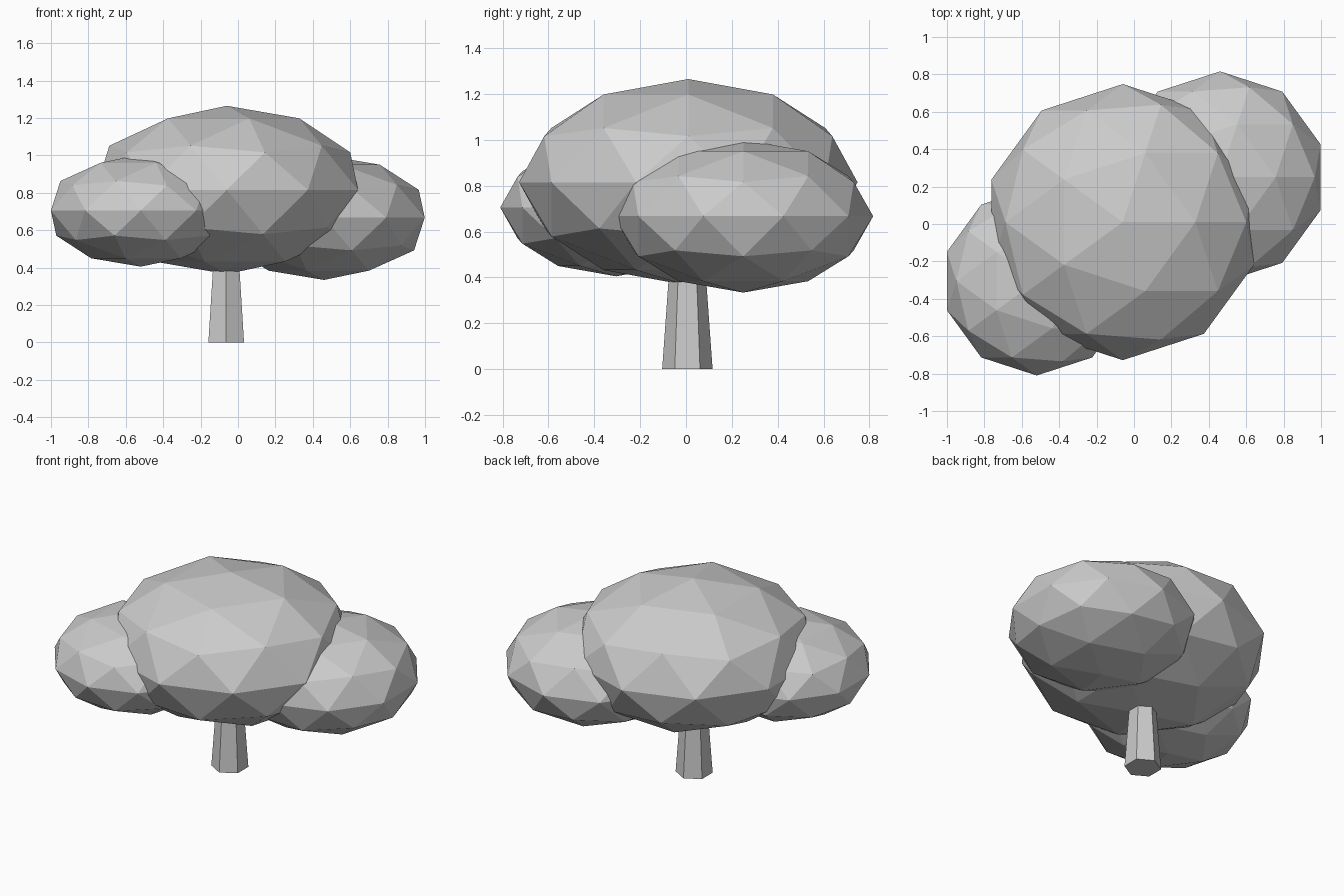
import bpy

if "Cube" in bpy.data.objects:
    bpy.data.objects.remove(bpy.data.objects["Cube"])


def foliage(name, centre, radius, height):
    """Faceted leaf clump: a flattened low-poly icosphere."""
    bpy.ops.mesh.primitive_ico_sphere_add(subdivisions=2, radius=1, location=centre)
    clump = bpy.context.object
    clump.name = name
    clump.scale = (radius, radius, height)
    bpy.ops.object.transform_apply(location=False, rotation=False, scale=True)
    bpy.ops.object.shade_flat()
    return clump


# Leaf clumps
foliage("foliage_main", (-0.06, 0.01, 0.815), 0.738, 0.45)
foliage("foliage_right", (0.46, 0.25, 0.667), 0.566, 0.333)
foliage("foliage_left", (-0.52, -0.305, 0.705), 0.505, 0.30)

# Tapered six-sided trunk, its top buried in the main clump
trunk_height = 0.46
bpy.ops.mesh.primitive_cone_add(vertices=6, radius1=0.11, radius2=0.077,
                                depth=trunk_height,
                                location=(-0.063, 0.006, trunk_height / 2))
trunk = bpy.context.object
trunk.name = "trunk"
bpy.ops.object.shade_flat()
